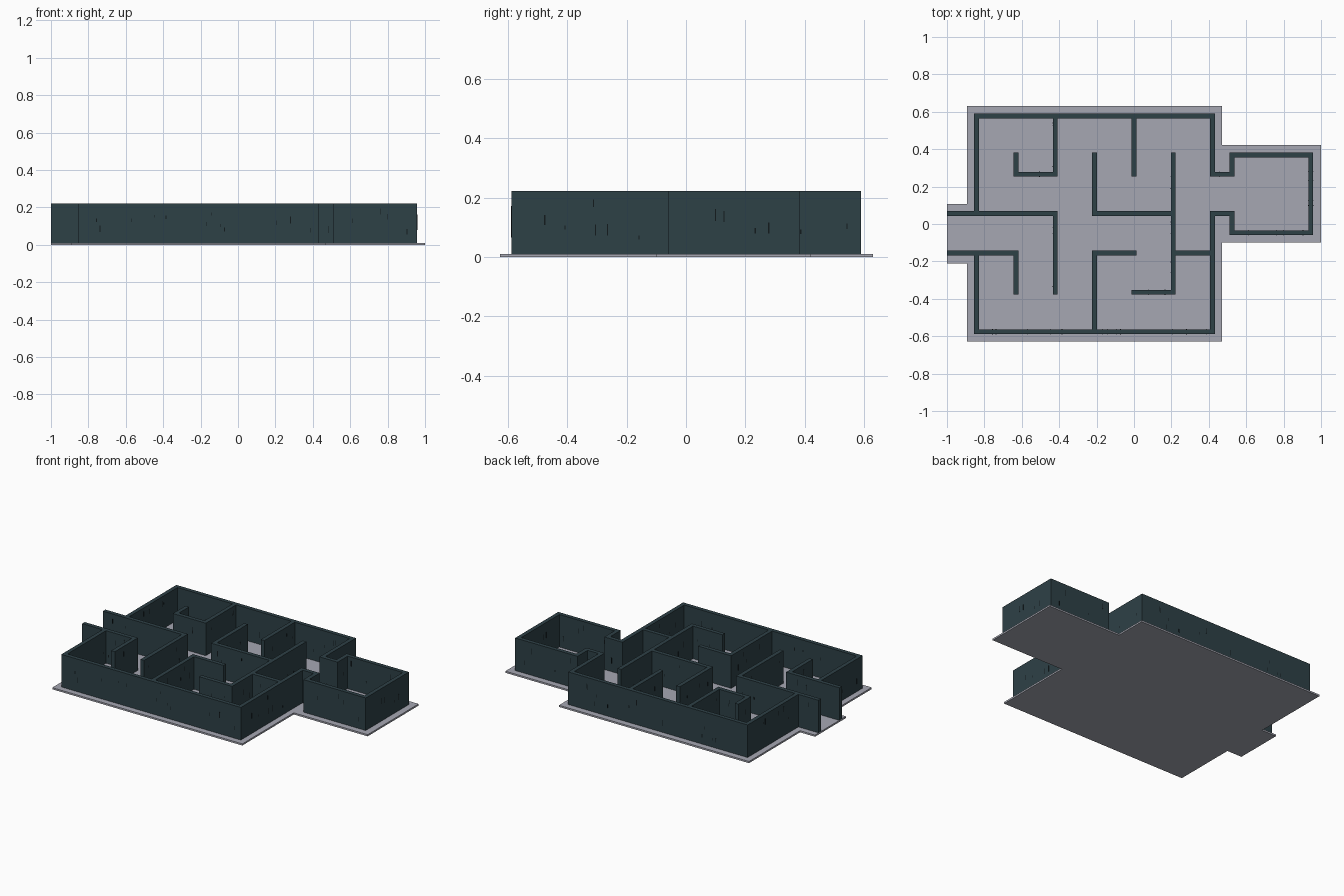
import bpy, bmesh, random
from mathutils import Vector

cube = bpy.data.objects.get("Cube")
if cube:
    bpy.data.objects.remove(cube, do_unlink=True)
random.seed(4)

FLOOR_TOP, WALL_TOP, HALF = 0.011, 0.222, 0.013


def material(name, rgb):
    m = bpy.data.materials.new(name)
    m.use_nodes = True
    m.diffuse_color = (*rgb, 1)
    bsdf = m.node_tree.nodes["Principled BSDF"]
    bsdf.inputs["Base Color"].default_value = (*rgb, 1)
    bsdf.inputs["Roughness"].default_value = 0.9
    return m


stone = material("dark teal stone", (0.027, 0.052, 0.062))
crack_dark = material("crack black", (0.006, 0.010, 0.012))
paving = material("pale grey floor", (0.38, 0.39, 0.45))


def finish(bm, name, mats):
    bmesh.ops.recalc_face_normals(bm, faces=bm.faces)
    mesh = bpy.data.meshes.new(name)
    bm.to_mesh(mesh)
    bm.free()
    for m in mats:
        mesh.materials.append(m)
    obj = bpy.data.objects.new(name, mesh)
    bpy.context.collection.objects.link(obj)
    return obj


def add_box(bm, lo, hi, mat=0):
    lo, hi = Vector(lo), Vector(hi)
    verts = bmesh.ops.create_cube(bm, size=1)["verts"]
    for v in verts:
        v.co = (lo + hi) / 2 + v.co * (hi - lo)
    for f in {f for v in verts for f in v.link_faces}:
        f.material_index = mat


# Floor slab: hall with a small entry and a side chamber
outline = [(-1, -.21), (-.893, -.21), (-.893, -.627), (.47, -.627), (.47, -.1),
           (1, -.1), (1, .422), (.47, .422), (.47, .63), (-.893, .63),
           (-.893, .107), (-1, .107)]
bm = bmesh.new()
face = bm.faces.new([bm.verts.new((x, y, 0)) for x, y in outline])
top = bmesh.ops.extrude_face_region(bm, geom=[face])["geom"]
for v in top:
    if isinstance(v, bmesh.types.BMVert):
        v.co.z = FLOOR_TOP
finish(bm, "floor_slab", [paving])

# Wall centre lines
LEFT, A, B, C, D, E, RIGHT = (-.842 + .2103 * i for i in range(7))
BACK, FRONT, DOOR, FAR = .577, -.576, .524, .945
N, MID, S1, S2, TIP = .266, .057, -.155, -.365, .37
CH_N, CH_S = .369, -.047
walls = {
    "outer_wall": [
        (LEFT, BACK, RIGHT, BACK), (LEFT, FRONT, RIGHT, FRONT),
        (LEFT, MID, LEFT, BACK), (LEFT, FRONT, LEFT, S1),
        (RIGHT, N, RIGHT, BACK), (RIGHT, FRONT, RIGHT, MID)],
    "entry_wall": [(-.987, MID, B, MID), (-.987, S1, A, S1)],
    "inner_wall": [
        (A, N, A, TIP), (A, N, B, N), (B, N, B, BACK), (D, N, D, BACK),
        (B, S2, B, MID), (A, S2, A, S1), (C, MID, C, TIP), (C, MID, E, MID),
        (E, S2, E, TIP), (D, S2, E, S2), (E, S1, RIGHT, S1),
        (C, FRONT, C, S1), (C, S1, D, S1)],
    "chamber_wall": [
        (RIGHT, N, DOOR, N), (RIGHT, MID, DOOR, MID), (DOOR, N, DOOR, CH_N),
        (DOOR, CH_S, DOOR, MID), (DOOR, CH_N, FAR, CH_N),
        (DOOR, CH_S, FAR, CH_S), (FAR, CH_S, FAR, CH_N)]}


def add_cracks(bm, x0, y0, x1, y1):
    """Short upright cracks, as thin plates on both sides of a wall."""
    along_x = x1 - x0 > y1 - y0
    length = max(x1 - x0, y1 - y0)
    for i in range(int(length / 0.1)):
        t = random.uniform(0.03, length - 0.03)
        z = random.uniform(0.04, 0.17)
        w, h, out = 0.002, random.uniform(0.012, 0.04), HALF + 0.0006
        if along_x:
            add_box(bm, (x0 + t - w, y0 - out, z), (x0 + t + w, y0 + out, z + h), 1)
        else:
            add_box(bm, (x0 - out, y0 + t - w, z), (x0 + out, y0 + t + w, z + h), 1)


for name, runs in walls.items():
    bm = bmesh.new()
    for x0, y0, x1, y1 in runs:
        add_box(bm, (x0 - HALF, y0 - HALF, FLOOR_TOP),
                (x1 + HALF, y1 + HALF, WALL_TOP))
        add_cracks(bm, x0, y0, x1, y1)
    finish(bm, name, [stone, crack_dark])
